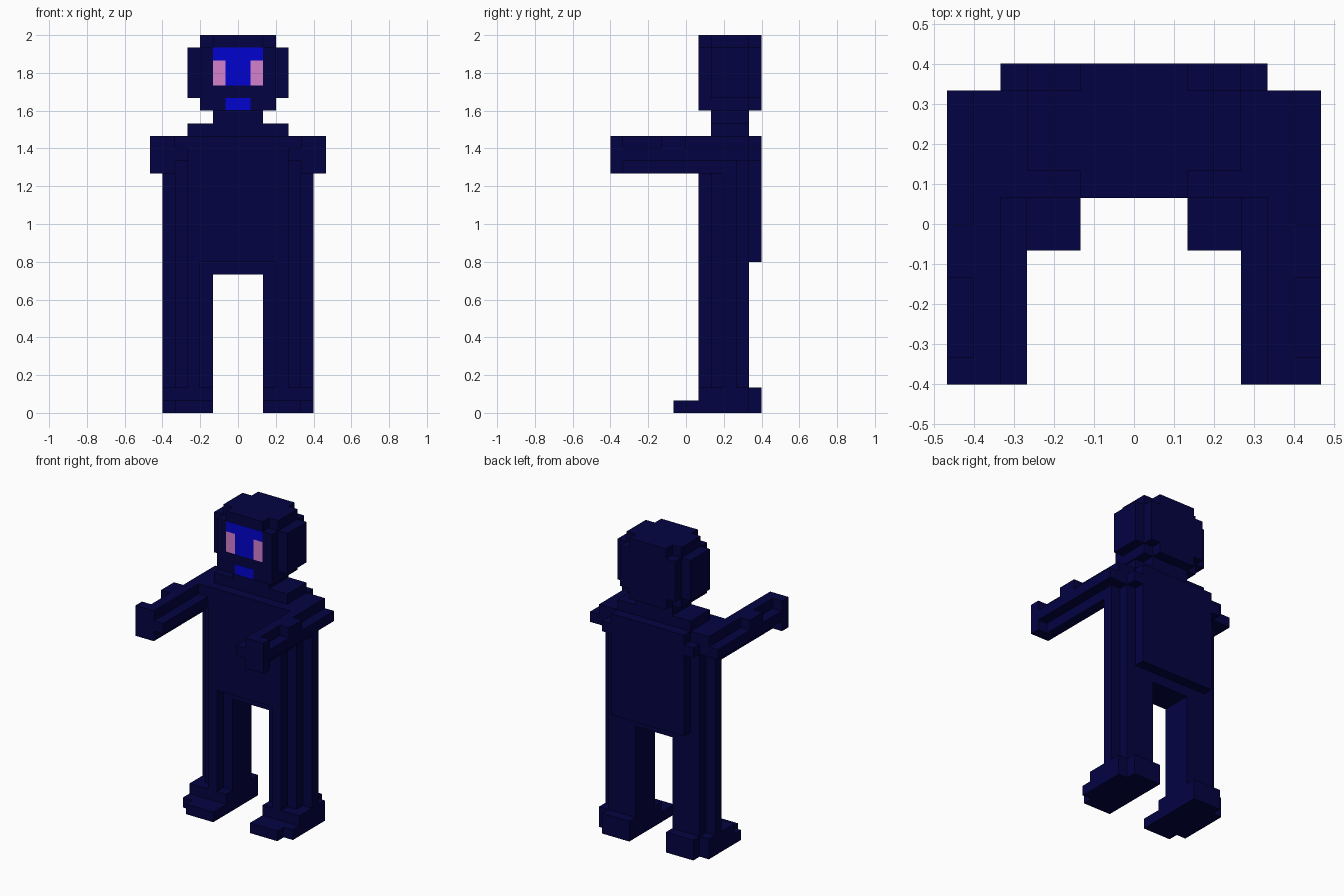
import bpy
import bmesh
from mathutils import Matrix, Vector

cube = bpy.data.objects.get("Cube")
if cube:
    bpy.data.objects.remove(cube, do_unlink=True)

U = 1 / 15  # size of one block


def material(name, rgb):
    mat = bpy.data.materials.new(name)
    mat.use_nodes = True
    mat.diffuse_color = (*rgb, 1)
    bsdf = next(n for n in mat.node_tree.nodes if n.type == 'BSDF_PRINCIPLED')
    bsdf.inputs["Base Color"].default_value = (*rgb, 1)
    return mat


NAVY = material("navy", (0.0008, 0.0008, 0.055))
BLUE = material("bright blue", (0.0008, 0.0008, 0.63))
PINK = material("pink", (0.65, 0.22, 0.62))


def part(name, mat, *boxes, mirror=False):
    """Join boxes given in blocks as (x0, x1, y0, y1, z0, z1) into one object."""
    bm = bmesh.new()
    for x0, x1, y0, y1, z0, z1 in boxes:
        size = Vector((x1 - x0, y1 - y0, z1 - z0)) * U
        centre = Vector((x0 + x1, y0 + y1, z0 + z1)) * U / 2
        bmesh.ops.create_cube(bm, size=1, matrix=Matrix.Translation(centre) @ Matrix.Diagonal((*size, 1)))
    if mirror:
        bmesh.ops.scale(bm, vec=(-1, 1, 1), verts=bm.verts)
        bmesh.ops.reverse_faces(bm, faces=bm.faces)
    mesh = bpy.data.meshes.new(name)
    bm.to_mesh(mesh)
    bm.free()
    mesh.materials.append(mat)
    obj = bpy.data.objects.new(name, mesh)
    bpy.context.collection.objects.link(obj)
    return obj


def pair(name, *boxes, mat=NAVY):
    part("left_" + name, mat, *boxes)
    part("right_" + name, mat, *boxes, mirror=True)


# Head: stepped block with a narrowed crown and nape
part("head", NAVY, (-3, 3, 1, 6, 25, 29))
part("jaw", NAVY, (-3, 3, 1, 5, 24, 25), (-2, 2, 5, 6, 24, 25))
part("crown", NAVY, (-3, 3, 2, 5, 29, 30), (-2, 2, 1, 2, 29, 30), (-2, 2, 5, 6, 29, 30))
pair("ear", (3, 4, 2, 5, 25, 29))

# Face: thin plates on the front of the head
F = 0.98
part("face_plate", BLUE, (-2, 2, F, 1, 28, 29), (-1, 1, F, 1, 26, 28))
pair("eye", (1, 2, F, 1, 26, 28), mat=PINK)
part("mouth", BLUE, (-1, 1, F, 1, 24, 25))

# Neck, collar and body
part("neck", NAVY, (-2, 2, 2, 5, 23, 24))
part("collar", NAVY, (-4, 4, 2, 5, 22, 23))
part("torso", NAVY, (-4, 4, 1, 2, 12, 20), (-5, 5, 2, 5, 12, 20), (-5, 5, 1, 5, 20, 22))
part("back_plate", NAVY, (-4, 4, 5, 6, 12, 22))
pair("shoulder_blade", (4, 5, 5, 6, 20, 21))
part("hips", NAVY, (-2, 2, 2, 5, 11, 12))

# Arms reaching forward: a tall core with low ridges on both sides
pair("arm_core", (5, 6, -5, 3, 19, 22), (5, 6, 3, 5, 20, 22))
pair("arm_inner_ridge", (4, 5, -5, 1, 20, 21))
pair("arm_outer_ridge", (6, 7, -5, 5, 20, 21))
pair("elbow_bump", (6, 7, -2, 0, 21, 22))
pair("hand", (5, 7, -6, -5, 19, 22), (4, 5, -6, -5, 20, 21))

# Legs with stepped corners, continued as side columns up to the arms
pair("leg", (3, 4, 1, 2, 2, 12), (2, 5, 2, 5, 2, 12))
pair("side_column", (5, 6, 3, 4, 2, 20))

# Feet: long sole, outer edge, ankle and heel
pair("sole", (2, 5, -1, 6, 0, 1), (5, 6, 0, 5, 0, 1))
pair("ankle", (2, 6, 1, 5, 1, 2), (2, 5, 5, 6, 1, 2))
